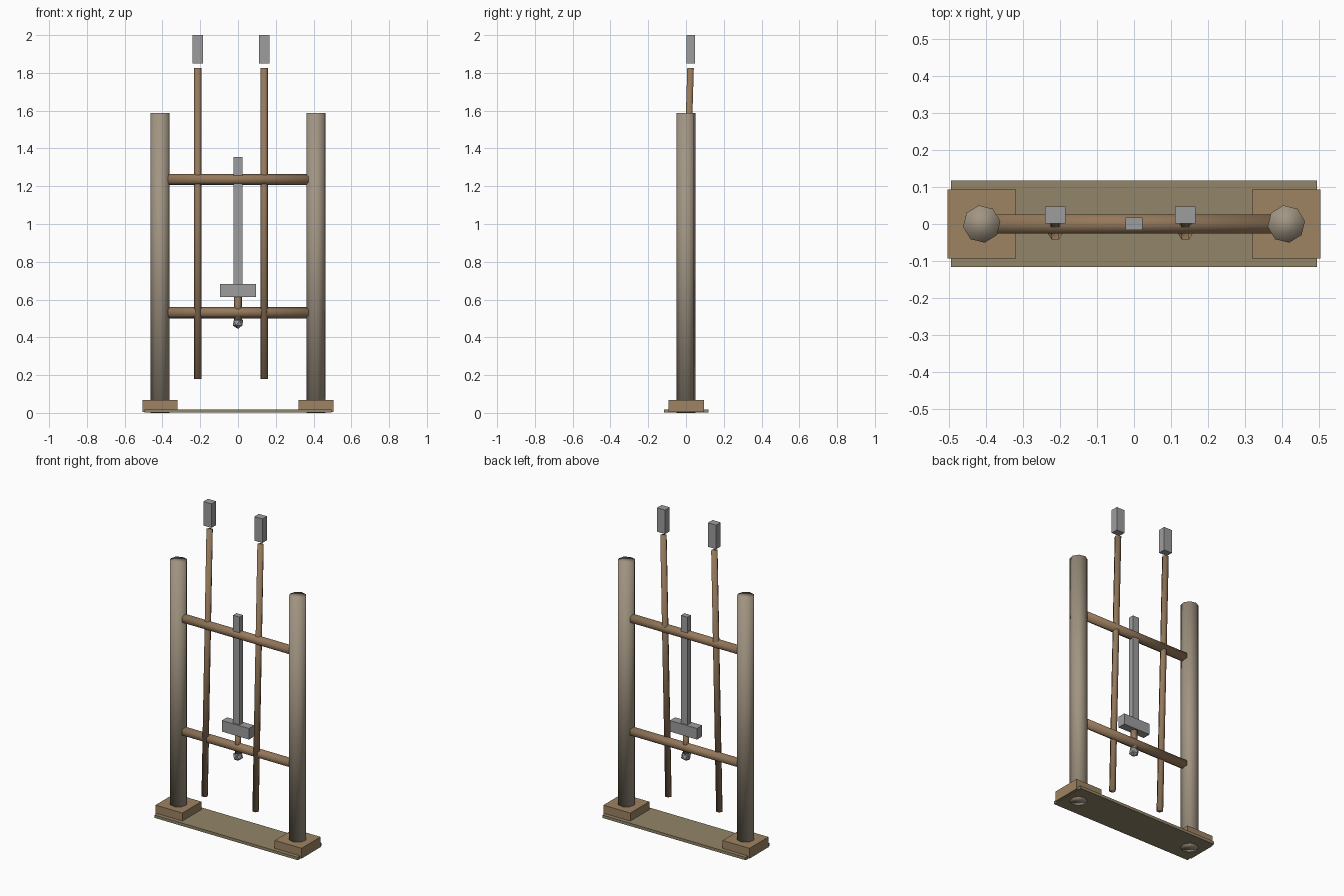
import bpy, bmesh, math
from mathutils import Vector, Matrix

if "Cube" in bpy.data.objects:
    bpy.data.objects.remove(bpy.data.objects["Cube"])


def material(name, rgb):
    m = bpy.data.materials.new(name)
    m.diffuse_color = (*rgb, 1)
    m.use_nodes = True
    m.node_tree.nodes["Principled BSDF"].inputs["Base Color"].default_value = m.diffuse_color
    return m


POST = material("weathered_wood", (0.36, 0.30, 0.222))
BLOCK = material("block_wood", (0.34, 0.225, 0.123))
PLATE = material("plank_wood", (0.29, 0.235, 0.14))
POLE = material("pole_wood", (0.30, 0.19, 0.105))
STEEL = material("dull_steel", (0.34, 0.34, 0.34))


def finish(name, bm, mat=None, smooth=False):
    bmesh.ops.recalc_face_normals(bm, faces=bm.faces)
    for f in bm.faces:
        f.smooth = smooth
    me = bpy.data.meshes.new(name)
    bm.to_mesh(me)
    bm.free()
    ob = bpy.data.objects.new(name, me)
    bpy.context.collection.objects.link(ob)
    if mat:
        me.materials.append(mat)
    return ob


def box(name, lo, hi, mat=None):
    lo, hi = Vector(lo), Vector(hi)
    bm = bmesh.new()
    bmesh.ops.create_cube(bm, size=1, matrix=Matrix.Translation((lo + hi) / 2)
                          @ Matrix.Diagonal((*(hi - lo), 1)))
    return finish(name, bm, mat)


def rod(name, a, b, r, sides, spin, mat=None):
    """Prism from a to b, one corner turned by spin degrees."""
    a, b = Vector(a), Vector(b)
    z = (b - a).normalized()
    y = Vector((0, 1, 0))
    x = y.cross(z).normalized()
    y = z.cross(x)
    rot = Matrix((x, y, z)).transposed().to_4x4()
    bm = bmesh.new()
    bmesh.ops.create_cone(bm, cap_ends=True, segments=sides, radius1=r, radius2=r,
                          depth=(b - a).length,
                          matrix=Matrix.Translation((a + b) / 2) @ rot
                          @ Matrix.Rotation(math.radians(spin), 4, 'Z'))
    return finish(name, bm, mat, smooth=True)


# Base plank, foot blocks and the two uprights
box("base_plank", (-0.495, -0.117, 0.001), (0.495, 0.118, 0.019), PLATE)
for side, s in (("left", -1), ("right", 1)):
    cx = 0.412 * s
    box(f"{side}_foot_block", (cx - 0.093, -0.093, 0.005), (cx + 0.093, 0.094, 0.069), BLOCK)
    rod(f"{side}_post", (cx, 0, 0), (cx, 0, 1.588), 0.051, 8, 9, POST)

# Cross rails
for label, z in (("lower", 0.531), ("upper", 1.236)):
    rod(f"{label}_rail", (-0.372, 0, z), (0.372, 0, z), 0.03, 6, 30, POLE)

# Leaning spears with detached heads
for side, x in (("left", -0.213), ("right", 0.139)):
    rod(f"{side}_spear_shaft", (x, -0.025, 0.179), (x, 0.024, 1.825), 0.02, 6, 30, POLE)
    box(f"{side}_spear_head", (x - 0.028, 0.002, 1.85), (x + 0.028, 0.047, 2.0), STEEL)

# Hanging sword
box("sword_blade", (-0.023, -0.016, 0.65), (0.023, 0.018, 1.355), STEEL)
box("sword_guard", (-0.094, -0.026, 0.613), (0.094, 0.026, 0.682), STEEL)
rod("sword_grip", (0, 0, 0.49), (0, 0, 0.63), 0.02, 6, 30, POLE)
bm = bmesh.new()
bmesh.ops.create_icosphere(bm, subdivisions=1, radius=0.031,
                           matrix=Matrix.Translation((0, 0, 0.476)))
finish("sword_pommel", bm, STEEL)
